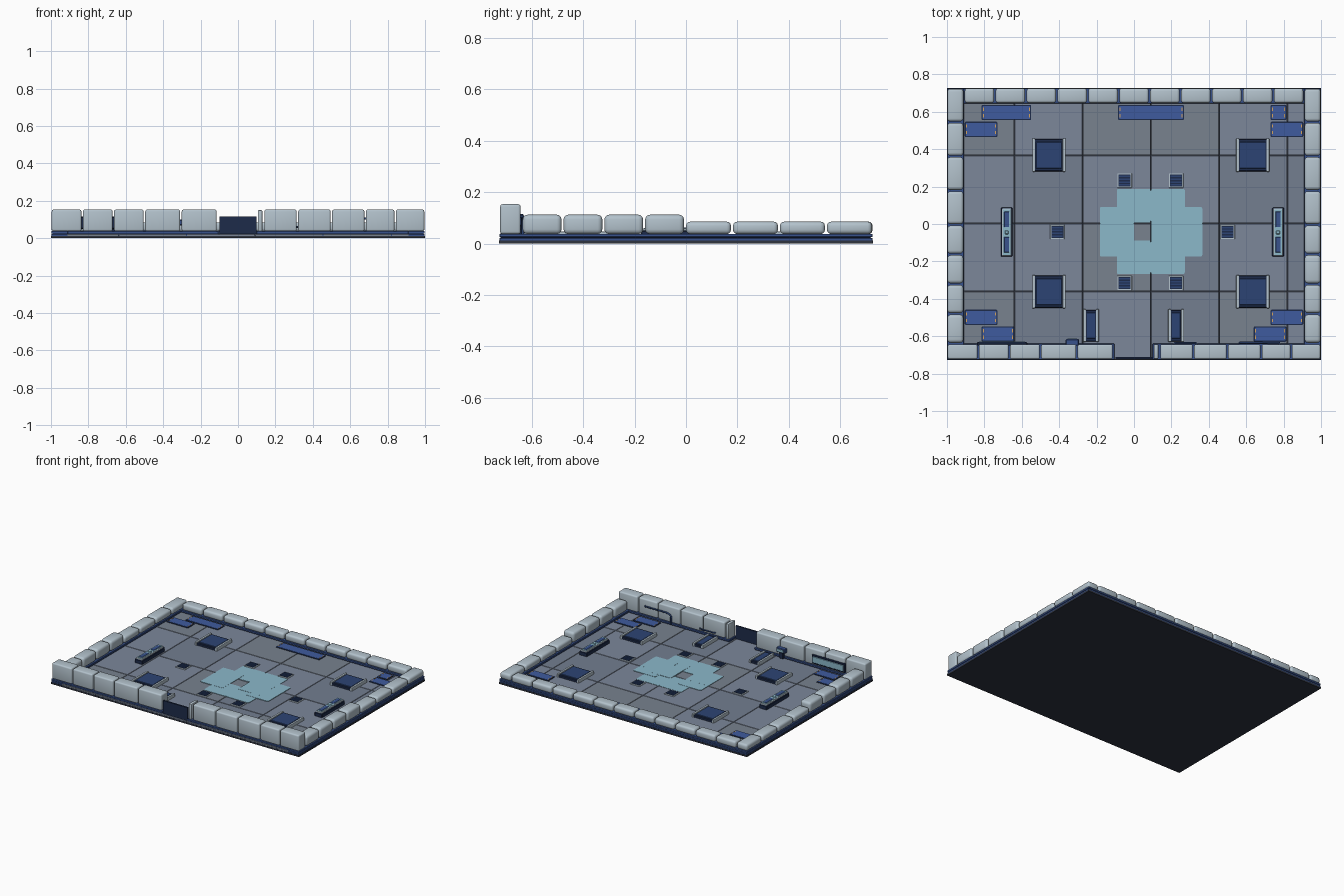
import bpy, bmesh, random
from mathutils import Vector

if "Cube" in bpy.data.objects:
    bpy.data.objects.remove(bpy.data.objects["Cube"])
random.seed(3)
FLOOR = 0.022


def mat(name, hexcol):
    m = bpy.data.materials.new(name)
    rgb = [int(hexcol[i:i + 2], 16) / 255 for i in (0, 2, 4)]
    m.diffuse_color = [c / 12.92 if c < 0.04 else ((c + 0.055) / 1.055) ** 2.4 for c in rgb] + [1]
    m.use_nodes = True
    m.node_tree.nodes["Principled BSDF"].inputs["Base Color"].default_value = m.diffuse_color
    return m


STONE = mat("pale_panel", "b3c2cc")
TILES = [mat("floor_a", "78828f"), mat("floor_b", "737e90"), mat("floor_c", "7c879a")]
DARK = mat("charcoal", "2e333f")
NAVY = mat("navy", "1d2b4a")
BLUE = mat("blue_trim", "38528c")
INNER = mat("hatch_blue", "2c4474")
MAT = mat("mat_blue", "3e5b9f")
TEAL = mat("teal_light", "8bb8ca")
AMBER = mat("amber", "d6a35c")


def box(name, x0, x1, y0, y1, z0, z1, material, bevel=0.0, seg=2, vertical_only=False):
    bm = bmesh.new()
    bmesh.ops.create_cube(bm, size=1)
    for v in bm.verts:
        v.co = Vector(((x0 + x1) / 2 + v.co.x * (x1 - x0),
                       (y0 + y1) / 2 + v.co.y * (y1 - y0),
                       (z0 + z1) / 2 + v.co.z * (z1 - z0)))
    if bevel:
        edges = [e for e in bm.edges if not vertical_only
                 or abs(e.verts[0].co.z - e.verts[1].co.z) > 1e-5]
        bmesh.ops.bevel(bm, geom=edges, offset=bevel, segments=seg, profile=0.5, affect='EDGES')
    me = bpy.data.meshes.new(name)
    bm.to_mesh(me)
    bm.free()
    me.materials.append(material)
    ob = bpy.data.objects.new(name, me)
    bpy.context.collection.objects.link(ob)
    return ob


def block(x0, x1, y0, y1, z1, name, r=0.014):
    box(name, x0, x1, y0, y1, 0.037, z1, STONE, r, 3)


def row(start, stop, n, gap=0.008):
    w = (stop - start) / n
    return [(start + i * w + gap / 2, start + (i + 1) * w - gap / 2) for i in range(n)]


# base plate and stacked perimeter trim
box("base_plate", -1, 1, -0.727, 0.727, 0, 0.012, DARK)
for z0, z1, inset, m in ((0.011, 0.022, 0.002, BLUE), (0.022, 0.026, 0.008, NAVY), (0.025, 0.038, 0.002, BLUE)):
    X, Y = 1 - inset, 0.727 - inset
    for s in (-1, 1):
        box("side_trim", *sorted((s * X, s * 0.91)), -Y, Y, z0, z1, m, 0.0015, 1)
    box("back_trim", -0.91, 0.91, 0.645, Y, z0, z1, m, 0.0015, 1)
    box("front_trim_left", -0.91, -0.105, -Y, -0.64, z0, z1, m, 0.0015, 1)
    box("front_trim_right", 0.1, 0.91, -Y, -0.64, z0, z1, m, 0.0015, 1)

# floor tiles
xs = [-0.915, -0.64, -0.275, 0.09, 0.455, 0.82, 0.915]
ys = [-0.727, -0.36, 0.003, 0.367, 0.65]
for i in range(6):
    for j in range(4):
        box("floor_tile", xs[i] + .0015, xs[i + 1] - .0015, ys[j] + .0015, ys[j + 1] - .0015,
            0.008, FLOOR, random.choice(TILES), 0.0012, 1)

# wall blocks: tall front, stepped sides, low back
for a, b in row(-1, -0.5, 3) + row(-0.5, -0.11, 2) + row(0.137, 0.68, 3) + row(0.68, 1, 2):
    block(a, b, -0.723, -0.643, 0.153, "front_wall_block", 0.01)
for s in (-1, 1):
    x0, x1 = sorted((s * 0.998, s * 0.912))
    for a, b in row(-0.639, -0.004, 4):
        block(x0, x1, a, b, 0.112, "side_wall_block", 0.018)
    for a, b in row(-0.004, 0.727, 4):
        block(x0, x1, a, b, 0.085, "side_wall_low_block", 0.016)
for a, b in row(-0.909, 0.909, 11):
    block(a, b, 0.647, 0.725, 0.085, "back_wall_block")

# doorway
box("door_panel", -0.1, 0.098, -0.722, -0.71, 0.012, 0.117, NAVY)
box("door_jamb", 0.106, 0.13, -0.722, -0.643, 0.037, 0.15, STONE, 0.006, 2)

# floor mats with amber end ticks
mats = [(-.815, -.55, .555), (-.905, -.73, .465), (-.085, .267, .555), (.73, .815, .555), (.73, .905, .465),
        (-.905, -.73, -.54), (-.815, -.64, -.63), (.73, .905, -.54), (.64, .815, -.63)]
for x0, x1, y in mats:
    box("mat_border", x0, x1, y, y + .082, FLOOR - .004, FLOOR + .003, NAVY, .006, 2, True)
    box("floor_mat", x0 + .006, x1 - .006, y + .006, y + .076, FLOOR - .004, FLOOR + .005, MAT, .004, 2, True)
    for tx in (x0 + .007, x1 - .012):
        for ty in (y + .015, y + .05):
            box("mat_tick", tx, tx + .005, ty, ty + .018, FLOOR, FLOOR + .006, AMBER)


# raised hatch: dark body, blue lid, pale side rails
def hatch(cx, cy, w, h, name):
    x0, x1, y0, y1 = cx - w / 2, cx + w / 2, cy - h / 2, cy + h / 2
    box(name + "_body", x0 + .004, x1 - .004, y0 + .003, y1 - .003, FLOOR - .004, FLOOR + .016, NAVY, .003, 1)
    box(name + "_lid", x0 + .02, x1 - .02, y0 + .018, y1 - .018, FLOOR, FLOOR + .02, INNER, .002, 1)
    for a in (x0, x1 - .016):
        box(name + "_rail", a, a + .016, y0, y1, FLOOR - .004, FLOOR + .024, STONE, .004, 2)


for x in (-0.455, 0.635):
    for y in (-0.362, 0.368):
        hatch(x, y, 0.178, 0.178, "floor_hatch")
for x in (-0.23, 0.225):
    hatch(x, -0.543, 0.085, 0.175, "entry_hatch")

# small slatted vents
for x, y in ((-.05, .232), (.225, .232), (-.05, -.315), (.225, -.315), (-.41, -.042), (.5, -.042)):
    box("vent_rim", x - .039, x + .039, y - .039, y + .039, FLOOR - .004, FLOOR + .005, STONE, .002, 1)
    box("vent_well", x - .032, x + .032, y - .032, y + .032, FLOOR, FLOOR + .006, NAVY)
    for k in range(4):
        yy = y - .0225 + k * .015
        box("vent_slat", x - .029, x + .029, yy - .004, yy + .004, FLOOR, FLOOR + .009, INNER)

# glowing centre ring of overlapping rounded tiles
ring = [(-.092, .008), (.09, .008), (-.092, -.268), (.09, -.268),
        (-.183, -.088), (-.183, -.175), (.183, -.088), (.183, -.175), (.09, -.13)]
for i, (x, y) in enumerate(ring):
    box("glow_tile", x, x + .182, y, y + .18, FLOOR - .003, FLOOR + .002 + .0003 * i, TEAL, .01, 3, True)

# side consoles
for x in (-0.681, 0.77):
    y0, y1 = -.175, .088
    box("console_base", x - .031, x + .031, y0, y1, FLOOR - .004, .05, NAVY, .004, 1)
    box("console_body", x - .026, x + .026, y0 + .004, y1 - .004, .03, .058, STONE, .006, 2)
    box("console_top", x - .02, x + .02, y0 + .01, y1 - .01, .05, .060, TEAL)
    for a, b in ((y0 + .022, y0 + .105), (y1 - .105, y1 - .022)):
        box("console_screen", x - .014, x + .014, a, b, .05, .062, BLUE, .002, 1)
    box("console_light", x - .01, x + .01, -.055, -.035, .05, .064, TEAL, .003, 1)


# fittings on the inside of the front wall
def pipe(name, pts, r, material):
    cu = bpy.data.curves.new(name, 'CURVE')
    cu.dimensions = '3D'
    cu.bevel_depth, cu.bevel_resolution, cu.use_fill_caps = r, 2, True
    sp = cu.splines.new('POLY')
    sp.points.add(len(pts) - 1)
    for p, c in zip(sp.points, pts):
        p.co = (*c, 1)
    cu.materials.append(material)
    bpy.context.collection.objects.link(bpy.data.objects.new(name, cu))


pipe("wall_pipe", [(.78, -.65, .105), (.775, -.635, .105), (.6, -.635, .105), (.575, -.635, .098),
                   (.565, -.635, .085), (.565, -.635, .03)], .006, INNER)
pipe("low_wall_pipe", [(.34, -.65, .06), (.33, -.635, .06), (.22, -.635, .06), (.21, -.65, .06)], .005, INNER)
box("wall_screen_frame", -.84, -.57, -.65, -.632, .05, .115, NAVY, .004, 1)
box("wall_screen", -.83, -.58, -.64, -.629, .06, .105, TEAL, .002, 1)
box("terminal_post", -.345, -.315, -.65, -.625, FLOOR, .07, NAVY, .003, 1)
box("terminal_head", -.365, -.295, -.65, -.615, .068, .1, BLUE, .004, 1)
box("terminal_display", -.355, -.305, -.63, -.612, .075, .093, TEAL)

# smooth the rounded edges
for ob in bpy.context.scene.objects:
    ob.select_set(ob.type == 'MESH' and "block" in ob.name or "jamb" in ob.name)
bpy.context.view_layer.objects.active = bpy.context.selected_objects[0]
bpy.ops.object.shade_smooth_by_angle()
